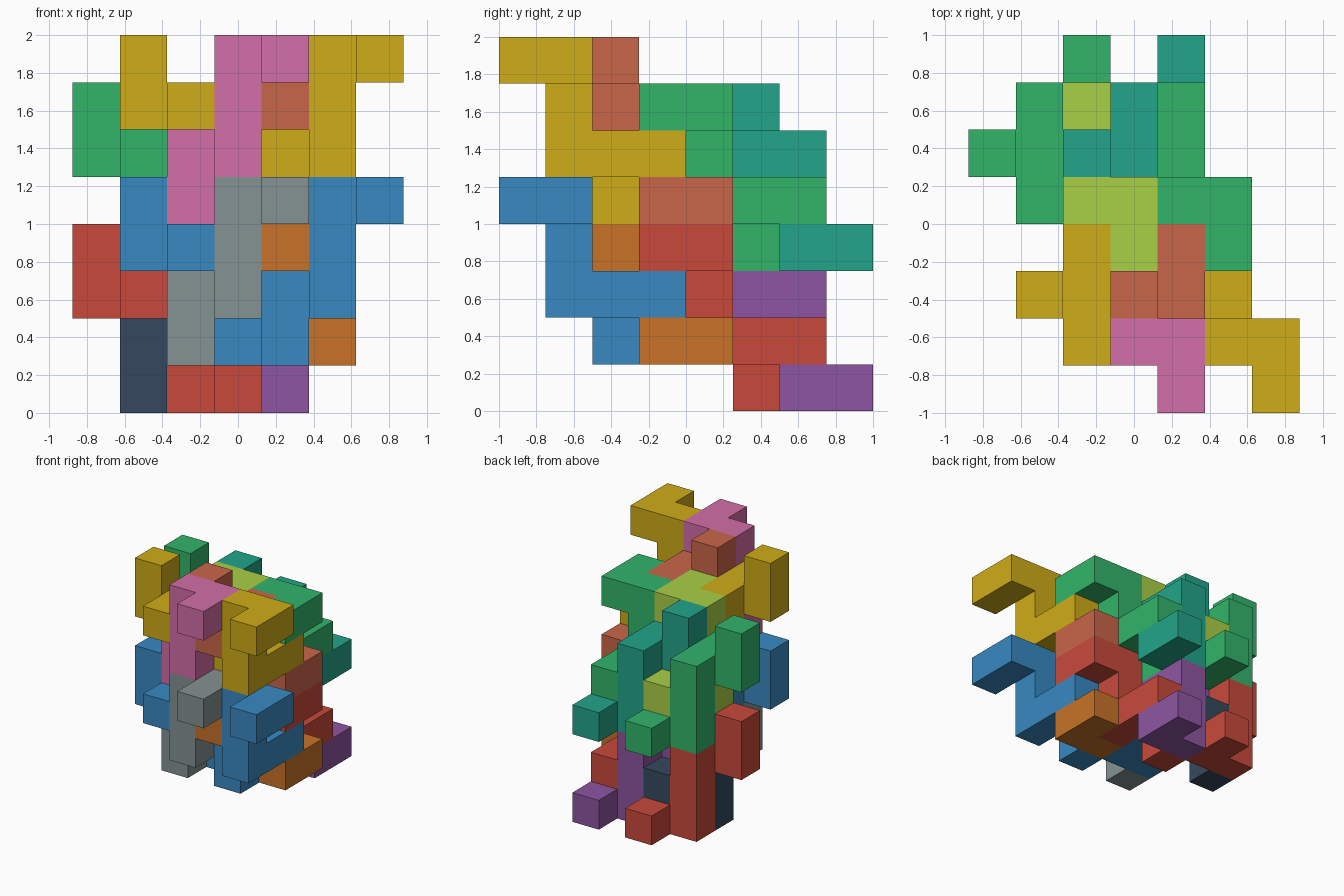
import bpy, bmesh
from mathutils import Vector

if "Cube" in bpy.data.objects:
    bpy.data.objects.remove(bpy.data.objects["Cube"])

U = 0.25  # edge of one cube

# One nine-cube piece, measured from the middle of its three-cube bar
PIECE = [(-1, 0, 1), (-1, 0, 0), (0, -1, 0), (0, 0, 0), (0, 1, 0),
         (0, 1, -1), (0, 1, -2), (1, 1, -2), (1, 2, -2)]
# The same piece turned half a turn about x
TURNED = [(x, -y, -z) for x, y, z in PIECE]

AXES = [Vector((1, 0, 0)), Vector((0, 1, 0)), Vector((0, 0, 1))]


def material(name, hexcode):
    srgb = [int(hexcode[i:i + 2], 16) / 255 for i in (0, 2, 4)]
    mat = bpy.data.materials.new(name)
    mat.diffuse_color = [((c + 0.055) / 1.055) ** 2.4 for c in srgb] + [1]
    mat.use_nodes = True
    mat.node_tree.nodes["Principled BSDF"].inputs["Base Color"].default_value = mat.diffuse_color
    return mat


def add_piece(name, cells, origin, mat):
    """Joined cubes: only faces without a neighbouring cube are made."""
    cells = [Vector(c) + Vector(origin) for c in cells]
    filled = {tuple(c) for c in cells}
    bm = bmesh.new()
    for c in cells:
        centre = Vector(((c.x - 3) * U, (c.y - 3.5) * U, (c.z + 0.5) * U))
        for a in range(3):
            for sign in (1, -1):
                n = AXES[a] * sign
                if tuple(c + n) in filled:
                    continue
                p, q = AXES[(a + 1) % 3] * sign, AXES[(a + 2) % 3]
                corners = (-p - q, p - q, p + q, -p + q)
                bm.faces.new([bm.verts.new(centre + (n + d) * U / 2) for d in corners])
    bmesh.ops.remove_doubles(bm, verts=bm.verts, dist=1e-4)
    bmesh.ops.dissolve_limit(bm, angle_limit=0.01, verts=bm.verts, edges=bm.edges)
    mesh = bpy.data.meshes.new(name)
    bm.to_mesh(mesh)
    bm.free()
    mesh.materials.append(mat)
    bpy.context.collection.objects.link(bpy.data.objects.new(name, mesh))


# Group of four interlocking pieces: cells, bar centre, colour slot
GROUP = [("left_hook", PIECE, (2, 2, 6), 1),
         ("left_turned_hook", TURNED, (3, 2, 5), 0),
         ("right_hook", PIECE, (4, 2, 6), 2),
         ("right_turned_hook", TURNED, (5, 2, 5), 1)]

# The group repeats backwards and downwards, each copy with three colours
COPIES = [("upper_front", (0, 0, 0), [("pink", "D46EA8"), ("gold", "D0AC18"), ("salmon", "C96649")]),
          ("upper_back", (-1, 3, -1), [("lime", "A9D046"), ("green", "32B56A"), ("teal", "22A58A")]),
          ("lower_front", (0, 0, -3), [("grey", "859292"), ("blue", "3889C2"), ("orange", "C87228")]),
          ("lower_back", (-1, 3, -4), [("slate", "35495E"), ("red", "C9493B"), ("purple", "8E55A2")])]

for place, shift, colours in COPIES:
    mats = [material(*c) for c in colours]
    for part, cells, centre, slot in GROUP:
        add_piece(f"{place}_{part}", cells, Vector(centre) + Vector(shift), mats[slot])
